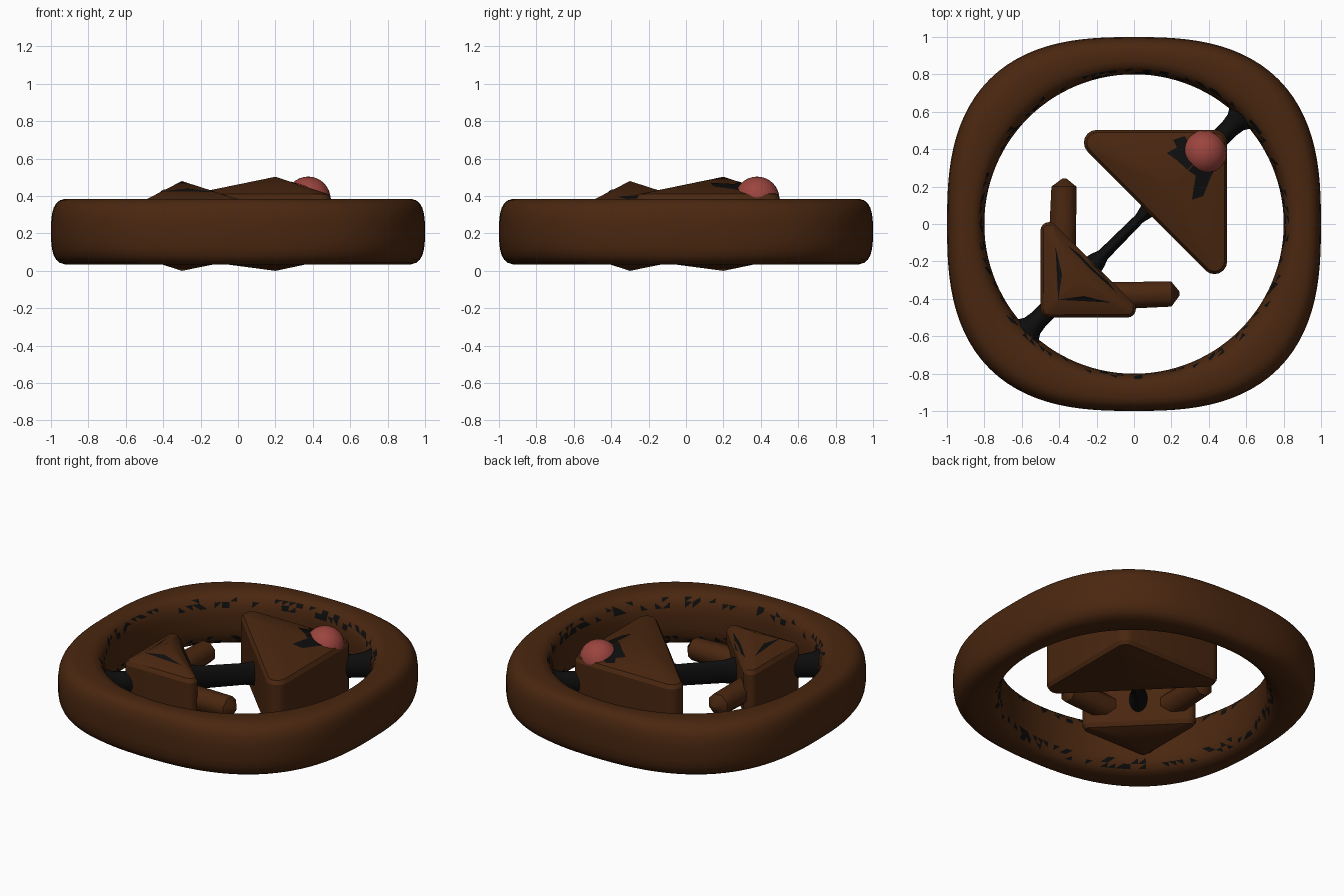
import bpy, bmesh, math, random
from mathutils import Vector
from mathutils.bvhtree import BVHTree

if "Cube" in bpy.data.objects:
    bpy.data.objects.remove(bpy.data.objects["Cube"])

random.seed(4)


def material(name, rgb):
    m = bpy.data.materials.new(name)
    m.diffuse_color = (*rgb, 1)
    m.use_nodes = True
    m.node_tree.nodes["Principled BSDF"].inputs["Base Color"].default_value = m.diffuse_color
    return m


BROWN = material("dark brown", (0.068, 0.020, 0.005))
BLACK = material("black", (0.004, 0.004, 0.004))
PINK = material("dusty red", (0.33, 0.058, 0.048))


def finish(name, bm, mats, angle=30):
    bmesh.ops.recalc_face_normals(bm, faces=bm.faces)
    me = bpy.data.meshes.new(name)
    bm.to_mesh(me)
    bm.free()
    ob = bpy.data.objects.new(name, me)
    bpy.context.collection.objects.link(ob)
    for m in mats:
        me.materials.append(m)
    bpy.ops.object.select_all(action='DESELECT')
    ob.select_set(True)
    bpy.context.view_layer.objects.active = ob
    bpy.ops.object.shade_smooth_by_angle(angle=math.radians(angle))
    return ob


def spow(v, p):
    return math.copysign(abs(v) ** p, v)


def loft(bm, rings, closed=False):
    """Bridge successive vertex loops; returns faces grouped by row."""
    n, rows = len(rings[0]), {}
    for i in range(len(rings) if closed else len(rings) - 1):
        a, b = rings[i], rings[(i + 1) % len(rings)]
        for j in range(n):
            k = (j + 1) % n
            rows.setdefault(j, []).append(bm.faces.new((a[j], a[k], b[k], b[j])))
    if not closed:
        bm.faces.new(rings[0])
        bm.faces.new(rings[-1])
    return rows


# Ring: round inside, rounded-square outside, soft section
bm = bmesh.new()
SEG, SEC = 112, 24
rings = []
for i in range(SEG):
    a = 2 * math.pi * i / SEG
    c, s = math.cos(a), math.sin(a)
    outer = (abs(c) ** 2.7 + abs(s) ** 2.7) ** (-1 / 2.7)
    mid, half = (outer + 0.8) / 2, (outer - 0.8) / 2
    loop = []
    for j in range(SEC):
        t = 2 * math.pi * (j + 0.5) / SEC
        r = mid + half * spow(math.cos(t), 2 / 3)
        loop.append(bm.verts.new((r * c, r * s, 0.21 + 0.176 * spow(math.sin(t), 2 / 3))))
    rings.append(loop)
rows = loft(bm, rings, closed=True)
# black flecks on the inner shoulders of the ring
inner = [f for j in (8, 9, 13, 14) for f in rows[j]]
flecks = bmesh.ops.triangulate(bm, faces=inner)["faces"]
for f in flecks:
    if random.random() < 0.27:
        f.material_index = 1
finish("ring", bm, [BROWN, BLACK], 60)


# Rounded triangular wedges with a low peak above and below
def wedge(name, corners, rad, peak, z_edge, z_peak):
    bm = bmesh.new()
    for x, y in corners:
        for k in range(16):
            a = 2 * math.pi * k / 16
            for z, r in ((z_edge[0], rad - 0.015), (z_edge[0] + 0.025, rad),
                         (z_edge[1] - 0.025, rad), (z_edge[1], rad - 0.015)):
                bm.verts.new((x + r * math.cos(a), y + r * math.sin(a), z))
    for z in z_peak:
        bm.verts.new((*peak, z))
    bmesh.ops.convex_hull(bm, input=bm.verts)
    junk = [v for v in bm.verts if not v.link_faces]
    bmesh.ops.delete(bm, geom=junk, context='VERTS')
    bm.normal_update()
    tree = BVHTree.FromBMesh(bm)
    finish(name, bm, [BROWN], 25)
    return tree


head = wedge("large_wedge", [(-0.2, 0.435), (0.43, 0.435), (0.43, -0.2)], 0.068,
             (0.2, 0.2), (0.06, 0.41), (0.0, 0.503))
body = wedge("small_wedge", [(-0.455, -0.035), (-0.455, -0.455), (-0.035, -0.455)], 0.045,
             (-0.3, -0.3), (0.06, 0.385), (0.0, 0.48))


# Dark painted patches dropped on to the wedge tops
def patch(name, tree, polys):
    bm = bmesh.new()
    for poly in polys:
        vs = []
        for x, y in poly:
            hit = tree.ray_cast(Vector((x, y, 2)), Vector((0, 0, -1)))[0]
            vs.append(bm.verts.new((x, y, (hit.z if hit else 0.4) + 0.004)))
        bm.faces.new(vs)
    bmesh.ops.triangulate(bm, faces=bm.faces[:])
    finish(name, bm, [BLACK])


def flip(poly):
    return [(y, x) for x, y in poly]


below = [(0.29, 0.285), (0.33, 0.26), (0.31, 0.13), (0.37, 0.15), (0.41, 0.25), (0.44, 0.31), (0.36, 0.355)]
left = [(0.285, 0.29), (0.23, 0.34), (0.175, 0.38), (0.23, 0.41), (0.21, 0.45), (0.27, 0.47), (0.35, 0.355)]
patch("large_wedge_patches", head, [below, left])
sliver = [(-0.42, -0.12), (-0.385, -0.27), (-0.405, -0.41)]
patch("small_wedge_patches", body,
      [sliver, flip(sliver), [(-0.36, -0.11), (-0.2, -0.23), (-0.09, -0.37), (-0.23, -0.245)]])

# Red ball on the corner of the large wedge
bm = bmesh.new()
bmesh.ops.create_uvsphere(bm, u_segments=32, v_segments=16, radius=0.12)
bmesh.ops.translate(bm, verts=bm.verts, vec=(0.375, 0.38, 0.384))
finish("ball", bm, [PINK], 60)


# Two pegs, mirrored across the diagonal, with blunt pointed ends
def peg(name, swap):
    bm = bmesh.new()
    rings = []
    for d, c, r in ((-0.2, -0.385, 0.082), (0.2, -0.375, 0.072), (0.243, -0.372, 0.012)):
        loop = []
        for k in range(8):
            a = 2 * math.pi * (k + 0.5) / 8
            w, z = c + r * math.cos(a), 0.21 + r * math.sin(a)
            loop.append(bm.verts.new((w, d, z) if swap else (d, w, z)))
        rings.append(loop)
    loft(bm, rings)
    finish(name, bm, [BROWN], 50)


peg("peg_right", False)
peg("peg_back", True)


# Black struts along the diagonal, flared where they meet other parts
def strut(name, stations):
    bm = bmesh.new()
    rings = []
    for d, w, h in stations:
        loop = []
        for k in range(20):
            a = 2 * math.pi * k / 20
            u = w * math.cos(a)
            loop.append(bm.verts.new(((d - u) * math.sqrt(0.5), (d + u) * math.sqrt(0.5),
                                      0.235 + h * math.sin(a))))
        rings.append(loop)
    loft(bm, rings)
    finish(name, bm, [BLACK], 60)


strut("middle_strut", [(-0.36, 0.07, 0.10), (-0.28, 0.05, 0.085), (-0.23, 0.033, 0.075),
                       (0.04, 0.028, 0.072), (0.09, 0.04, 0.078), (0.16, 0.06, 0.09)])
for name, s in (("front_strut", -1), ("back_strut", 1)):
    strut(name, [(s * d, w, h) for d, w, h in
                 ((0.5, 0.05, 0.075), (0.72, 0.052, 0.075), (0.77, 0.06, 0.08),
                  (0.81, 0.085, 0.095), (0.86, 0.11, 0.11))])
